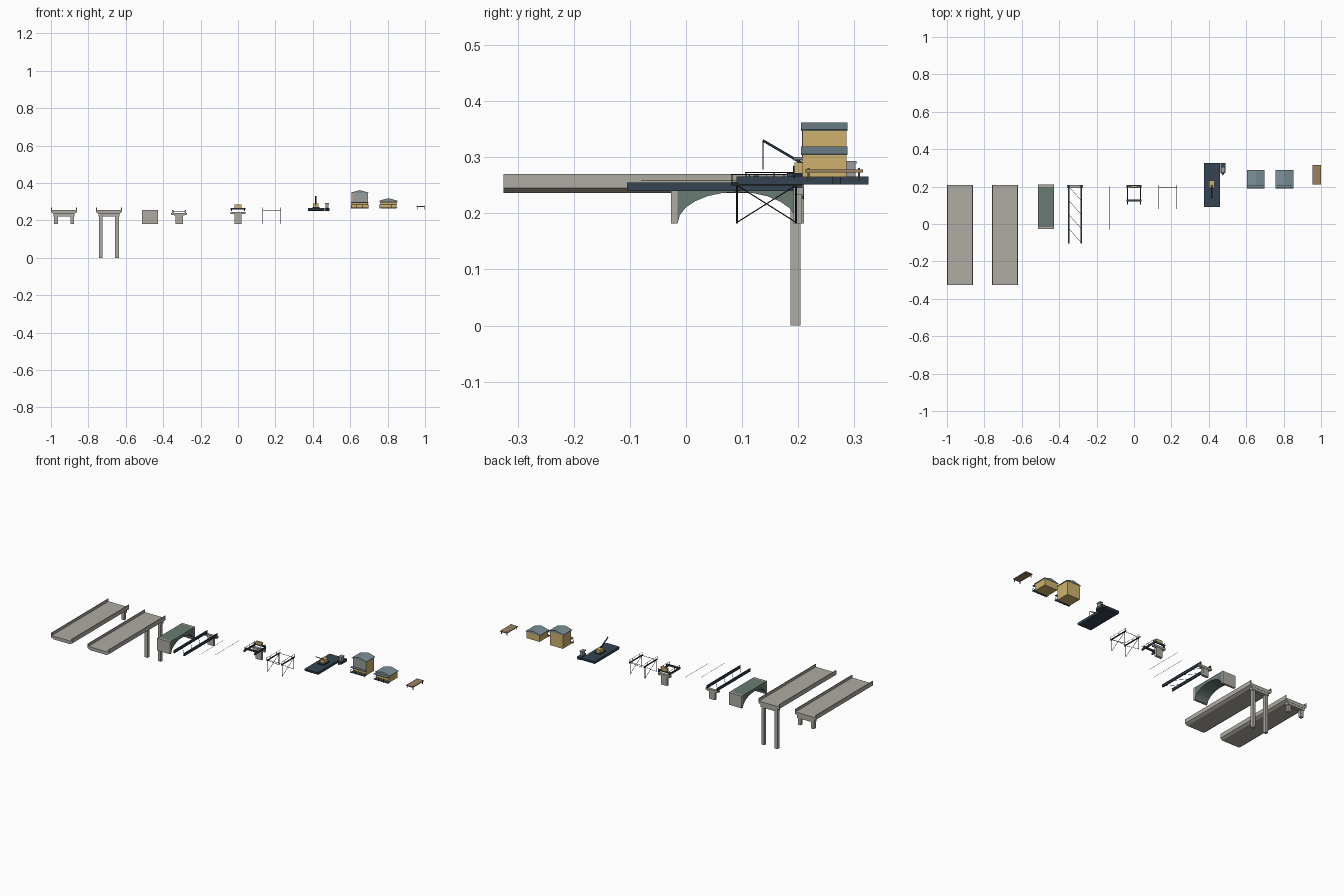
import bpy, bmesh, math
from mathutils import Vector

if "Cube" in bpy.data.objects:
    bpy.data.objects.remove(bpy.data.objects["Cube"])

COL = {
    'concrete': (0.42, 0.41, 0.36), 'green': (0.14, 0.2, 0.17), 'steel': (0.035, 0.06, 0.085),
    'tan': (0.62, 0.45, 0.15), 'roof': (0.2, 0.28, 0.32), 'wood': (0.33, 0.23, 0.12),
    'black': (0.02, 0.02, 0.02), 'grey': (0.32, 0.34, 0.35)}
MATS = {}
for k, c in COL.items():
    MATS[k] = bpy.data.materials.new(k)
    MATS[k].diffuse_color = (*c, 1)


def finish(name, bm, mat):
    bmesh.ops.recalc_face_normals(bm, faces=bm.faces)
    me = bpy.data.meshes.new(name)
    bm.to_mesh(me)
    bm.free()
    ob = bpy.data.objects.new(name, me)
    bpy.context.collection.objects.link(ob)
    me.materials.append(MATS[mat])
    return ob


def box(name, x0, x1, y0, y1, z0, z1, mat):
    bm = bmesh.new()
    bmesh.ops.create_cube(bm, size=1)
    for v in bm.verts:
        v.co = ((x0 + x1) / 2 + v.co.x * (x1 - x0), (y0 + y1) / 2 + v.co.y * (y1 - y0),
                (z0 + z1) / 2 + v.co.z * (z1 - z0))
    return finish(name, bm, mat)


def prism(name, pts, axis, a, b, mat):
    """Extrude a closed profile along x (points y,z), y (points x,z) or z (points x,y)."""
    def place(p, t):
        return {'x': (t, p[0], p[1]), 'y': (p[0], t, p[1]), 'z': (p[0], p[1], t)}[axis]
    bm = bmesh.new()
    f = bm.faces.new([bm.verts.new(place(p, a)) for p in pts])
    ext = bmesh.ops.extrude_face_region(bm, geom=[f])
    d = Vector(place((0, 0), b - a))
    for v in ext['geom']:
        if isinstance(v, bmesh.types.BMVert):
            v.co += d
    return finish(name, bm, mat)


def rod(name, p, q, r, mat='black', n=6):
    p, q = Vector(p), Vector(q)
    bm = bmesh.new()
    bmesh.ops.create_cone(bm, cap_ends=True, segments=n, radius1=r, radius2=r, depth=(q - p).length)
    rot = (q - p).to_track_quat('Z', 'Y')
    for v in bm.verts:
        v.co = rot @ v.co + (p + q) / 2
    return finish(name, bm, mat)


# Two road spans, one on short piers and one on tall piers
for label, cx, foot in (('low', -0.93, 0.182), ('tall', -0.69, 0.0)):
    prof = [(cx - .07, .255), (cx + .07, .255), (cx + .07, .245), (cx + .055, .236),
            (cx - .055, .236), (cx - .07, .245)]
    prism(label + '_road_deck', prof, 'y', -.325, .208, 'concrete')
    box(label + '_pier_cap', cx - .056, cx + .056, .183, .207, .222, .237, 'concrete')
    for s in (-1, 1):
        box(label + '_parapet', cx + s * .0675 - .0025, cx + s * .0675 + .0025, -.325, .208, .255, .27, 'concrete')
        box(label + '_pier', cx + s * .043 - .0095, cx + s * .043 + .0095, .186, .204, foot, .225, 'concrete')

# Masonry arch with end walls
arch = [(-.015, .255), (.198, .255)]
for i in range(13):
    t = math.pi * i / 12
    arch.append((.0915 + .1065 * math.cos(t), .182 + .056 * math.sin(t)))
prism('arch_body', arch, 'x', -.513, -.428, 'green')
for y in (-.027, .198):
    box('arch_abutment', -.513, -.428, y, y + .012, .182, .255, 'concrete')

# Girder span on a hammerhead pier
gx = -.315
for s in (-1, 1):
    x = gx + s * .033
    box('girder_web', x - .002, x + .002, -.105, .208, .24, .255, 'steel')
    for z in (.24, .2535):
        box('girder_flange', x - .004, x + .004, -.105, .208, z, z + .0015, 'steel')
for i in range(4):
    y = -.1 + i * .075
    s = 1 if i % 2 else -1
    rod('girder_brace', (gx - .033, y + .075, .246), (gx + .033, y, .246), .001)
prism('girder_pier_cap', [(gx - .042, .24), (gx + .042, .24), (gx + .042, .231), (gx + .02, .226),
      (gx - .02, .226), (gx - .042, .231)], 'y', .193, .209, 'concrete')
box('girder_pier', gx - .02, gx + .02, .193, .207, .182, .228, 'concrete')

# Pair of thin cables
for x, y in ((-.2, .0), (-.13, .05)):
    rod('cable', (x, y - .08, .258), (x, y + .15, .258), .0007)

# Short catwalk with pier, cross beams, rails and control box
box('catwalk_pier', -.02, .02, .192, .207, .182, .236, 'concrete')
box('catwalk_pier_cap', -.039, .039, .192, .209, .234, .246, 'concrete')
box('catwalk_cross_beam', -.039, .039, .12, .13, .259, .267, 'steel')
box('catwalk_rear_beam', -.039, .039, .2, .208, .259, .267, 'steel')
box('control_box', -.02, .02, .194, .207, .267, .284, 'tan')
for s in (-1, 1):
    box('catwalk_beam', s * .035 - .003, s * .035 + .003, .105, .208, .25, .26, 'steel')
    rod('catwalk_rail', (s * .035, .105, .273), (s * .035, .208, .273), .001)
    for y in (.107, .157, .206):
        rod('catwalk_post', (s * .035, y, .26), (s * .035, y, .274), .001)

# Braced trestle
for x in (.132, .228):
    box('trestle_beam', x - .002, x + .002, .08, .208, .25, .256, 'black')
    for y in (.091, .196):
        rod('trestle_post', (x, y, .182), (x, y, .252), .0016)
    rod('trestle_brace', (x, .091, .184), (x, .196, .25), .001)
    rod('trestle_brace', (x, .196, .184), (x, .091, .25), .001)
    rod('trestle_rail', (x, .08, .269), (x, .208, .269), .0008)
    for i in range(5):
        y = .082 + i * .031
        rod('trestle_rail_post', (x, y, .254), (x, y, .27), .0008)
for y in (.091, .196):
    rod('trestle_tie', (.132, y, .254), (.228, y, .254), .0012)

# Crane barge: hull, turntable, cab, boom and hoist line
prism('barge_hull', [(.095, .251), (.32, .251), (.325, .257), (.325, .266), (.09, .266), (.09, .257)],
      'x', .374, .46, 'steel')
box('crane_base', .398, .436, .18, .235, .266, .272, 'steel')
box('crane_cab', .402, .43, .193, .232, .272, .291, 'tan')
for s in (-1, 1):
    rod('crane_boom', (.416 + s * .003, .207, .289), (.416 + s * .001, .137, .33), .0022, 'steel')
rod('hoist_line', (.416, .137, .33), (.416, .137, .278), .0007)

# Small tug beside the barge
prism('tug_hull', [(.463, .325), (.463, .275), (.475, .26), (.488, .275), (.488, .325)], 'z', .251, .266, 'steel')
box('tug_cabin', .467, .484, .278, .302, .266, .288, 'grey')
box('tug_roof', .465, .486, .275, .304, .288, .293, 'grey')


# Gabled houses with porches
def house(label, cx, eave, ridge):
    box(label + '_walls', cx - .043, cx + .043, .208, .286, .265, eave, 'tan')
    prism(label + '_roof', [(cx - .048, eave), (cx + .048, eave), (cx + .048, eave + .002), (cx, ridge),
          (cx - .048, eave + .002)], 'y', .205, .288, 'roof')
    box(label + '_porch_floor', cx - .048, cx + .048, .19, .208, .267, .27, 'steel')
    rod(label + '_porch_rail', (cx - .046, .192, .284), (cx + .046, .192, .284), .0009)
    for i in range(4):
        x = cx - .046 + i * .0307
        rod(label + '_porch_post', (x, .192, .263), (x, .192, .284), .001)


house('tall_house', .651, .347, .362)
box('tall_house_front_panel', .611, .691, .2065, .208, .298, .347, 'grey')
box('tall_house_canopy', .603, .699, .192, .208, .294, .298, 'roof')
house('low_house', .804, .304, .319)
box('low_house_canopy', .756, .852, .192, .208, .296, .3, 'roof')

# Timber landing stage
box('landing_deck', .955, 1.0, .212, .315, .273, .278, 'wood')
for x in (.959, .996):
    for y in (.218, .308):
        rod('landing_post', (x, y, .259), (x, y, .281), .0018, 'wood')

for m in bpy.data.materials:
    if m.users and not m.is_grease_pencil:
        m.use_nodes = True
        m.node_tree.nodes["Principled BSDF"].inputs["Base Color"].default_value = m.diffuse_color
